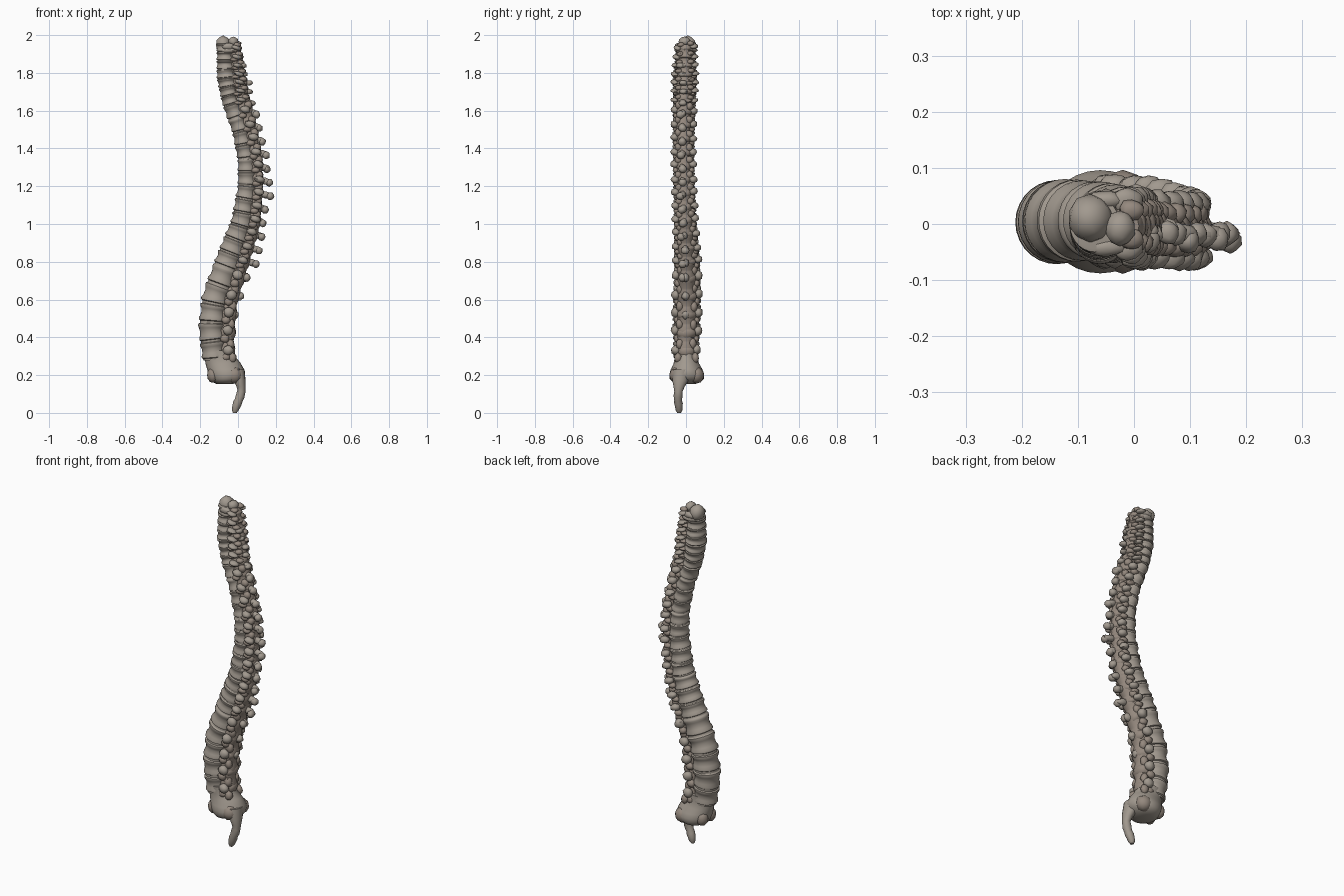
import bpy, bmesh, math, random
from mathutils import Matrix, Vector

if "Cube" in bpy.data.objects:
    bpy.data.objects.remove(bpy.data.objects["Cube"])

random.seed(4)

# Spine shape: z, body left x, body right x, arch right x, half width y, centre y, spine tip x
KEYS = [
    (0.28, -.187, -.065, -.02, .062, 0, -.012),
    (0.45, -.208, -.07, -.015, .070, .003, 0),
    (0.60, -.190, -.055, .0, .070, .006, .025),
    (0.80, -.116, .01, .06, .066, .006, .115),
    (1.00, -.036, .075, .12, .058, -.003, .16),
    (1.20, .0, .10, .135, .055, -.01, .198),
    (1.34, .0, .09, .13, .055, -.012, .185),
    (1.50, -.03, .055, .10, .055, -.012, .14),
    (1.66, -.086, .0, .06, .058, -.008, .105),
    (1.78, -.112, -.01, .045, .062, -.006, .07),
    (1.97, -.112, -.03, .01, .045, 0, .01),
]


def at(z):
    z = min(max(z, KEYS[0][0]), KEYS[-1][0])
    for a, b in zip(KEYS, KEYS[1:]):
        if z <= b[0]:
            t = (z - a[0]) / (b[0] - a[0])
            return [p + (q - p) * t for p, q in zip(a[1:], b[1:])]


def slope(z):
    a, b = at(z - .06), at(z + .06)
    return (b[0] - a[0]) / .12


def material(name, col):
    m = bpy.data.materials.new(name)
    m.diffuse_color = (*col, 1)
    m.use_nodes = True
    m.node_tree.nodes["Principled BSDF"].inputs["Base Color"].default_value = m.diffuse_color
    return m


BONE = material("bone", (.36, .32, .275))
DARK = material("dark_bone", (.30, .25, .21))


def finish(bm, name, mat, angle=50):
    bmesh.ops.recalc_face_normals(bm, faces=bm.faces)
    me = bpy.data.meshes.new(name)
    bm.to_mesh(me)
    bm.free()
    ob = bpy.data.objects.new(name, me)
    bpy.context.collection.objects.link(ob)
    me.materials.append(mat)
    bpy.ops.object.select_all(action='DESELECT')
    ob.select_set(True)
    bpy.context.view_layer.objects.active = ob
    bpy.ops.object.shade_smooth_by_angle(angle=math.radians(angle))
    return ob


def loft(bm, rings, n=24):
    # each ring: x, y, z, radius x, radius y, slope in x
    prev = first = None
    for x, y, z, rx, ry, s in rings:
        ring = []
        for i in range(n):
            a = 2 * math.pi * i / n
            dx = rx * math.cos(a)
            ring.append(bm.verts.new((x + dx, y + ry * math.sin(a), z - s * dx)))
        if prev:
            for i in range(n):
                j = (i + 1) % n
                bm.faces.new((prev[i], prev[j], ring[j], ring[i]))
        else:
            first = ring
        prev = ring
    bm.faces.new(first[::-1])
    bm.faces.new(prev)


def lump(bm, loc, size, tilt=0.0, rough=.1):
    m = Matrix.Translation(loc) @ Matrix.Rotation(tilt, 4, 'Y') @ Matrix.Diagonal((*size, 1))
    vs = bmesh.ops.create_icosphere(bm, subdivisions=2, radius=1, matrix=m)['verts']
    c = Vector(loc)
    for v in vs:
        v.co = c + (v.co - c) * random.uniform(1 - rough, 1 + rough)


# Vertebra heights: lumbar, thoracic, cervical
levels, z = [], .28
for count, h in ((5, .098), (12, .072), (7, .046)):
    for i in range(count):
        levels.append((z, h))
        z += h

# Vertebral bodies with flared rims, waists and discs
bm = bmesh.new()
rings = []
for z0, h in levels:
    for f, k in ((0, .94), (.1, .95), (.14, 1.05), (.25, 1.05), (.38, .96),
                 (.6, .93), (.74, .97), (.84, 1.06), (.94, 1.05), (.98, .95)):
        z = z0 + f * h
        l, r, _, ry, yc, _ = at(z)
        k *= random.uniform(.985, 1.015)
        rings.append(((l + r) / 2, yc, z, (r - l) / 2 * k, ry * k, slope(z)))
loft(bm, rings, 28)
finish(bm, "vertebral_bodies", BONE)

# Continuous arch core behind the bodies
bm = bmesh.new()
rings = []
for z0, h in levels:
    for f, k in ((0, .85), (.3, 1), (.65, 1.05), (.9, .88)):
        z = z0 + f * h
        l, r, ar, ry, yc, _ = at(z)
        x0 = r - .035
        rings.append(((x0 + ar) / 2, yc - .003, z, (ar - x0) / 2 * k, ry * .72 * k, slope(z)))
loft(bm, rings, 16)
finish(bm, "arch_core", DARK)

# Lumpy laminae, facets, transverse and spinous processes
lam, trans, spin = bmesh.new(), bmesh.new(), bmesh.new()
for i, (z0, h) in enumerate(levels):
    z = z0 + h * .45
    l, r, ar, ry, yc, tip = at(z)
    lump(lam, (ar - .025, yc, z), (.03, ry * .72, h * .36))
    for s in (-1, 1):
        j = random.uniform(-.006, .006)
        lump(trans, (r + .015, yc + s * ry * .86, z + h * .1 + j),
             (.028, .024, h * .27), .25)
        lump(lam, (ar - .022, yc + s * ry * .52, z + h * .42 + j), (.022, .02, h * .3))
        lump(lam, (r + .0, yc + s * ry * .72, z - h * .3), (.024, .018, h * .22))
    reach = tip - random.uniform(0, .018)
    drop = .015 if 4 < i < 18 else 0
    x0 = ar - .03
    if reach > x0 + .02:
        lump(spin, ((x0 + reach) / 2, yc - .008, z - drop * .5),
             ((reach - x0) / 2, .018, h * .26), .25 if drop else 0)
        lump(spin, (reach - .018, yc - .012 + random.uniform(-.014, .008), z - drop),
             (.02, .022, min(.021, h * .32)))
finish(lam, "laminae_and_facets", DARK)
finish(trans, "transverse_processes", BONE)
finish(spin, "spinous_processes", BONE)

# Atlas and the peg at the top
bm = bmesh.new()
lump(bm, (-.078, .01, 1.95), (.04, .044, .046), 0, .05)
lump(bm, (-.025, -.008, 1.965), (.027, .032, .026), 0, .05)
lump(bm, (-.05, 0, 1.92), (.062, .06, .024), 0, .06)
for s in (-1, 1):
    lump(bm, (-.05, s * .042, 1.94), (.035, .017, .02))
finish(bm, "atlas", BONE)

# Sacrum with its flared wings
bm = bmesh.new()
loft(bm, [(-.10, 0, .33, .080, .060, -.1), (-.095, 0, .29, .080, .060, -.1),
          (-.08, .002, .26, .090, .068, -.1), (-.065, .003, .23, .098, .084, 0),
          (-.060, .004, .205, .098, .092, 0), (-.06, .004, .18, .088, .09, 0),
          (-.068, .004, .162, .066, .074, 0), (-.07, .004, .152, .04, .04, 0)], 28)
finish(bm, "sacrum", BONE)
bm = bmesh.new()
for s in (-1, 1):
    lump(bm, (-.13, .004 + s * .035, .2), (.034, .034, .042), 0, .04)
    lump(bm, (-.03, .004 + s * .045, .29), (.022, .02, .028))
    lump(bm, (-.02, .004 + s * .05, .2), (.045, .042, .045), 0, .03)
finish(bm, "sacral_crests", DARK)

# Coccyx curling down and forward
bm = bmesh.new()
loft(bm, [(-.005, -.02, .23, .04, .05, 0), (.008, -.03, .17, .032, .042, 0),
          (.016, -.036, .14, .024, .03, 0), (.018, -.04, .115, .021, .022, .3),
          (.012, -.042, .09, .022, .024, .4), (.004, -.042, .068, .02, .02, .4),
          (-.003, -.04, .052, .022, .023, .4), (-.010, -.038, .032, .02, .02, .3),
          (-.015, -.037, .014, .018, .018, .1), (-.017, -.037, .0, .01, .01, 0)], 16)
finish(bm, "coccyx", BONE)
